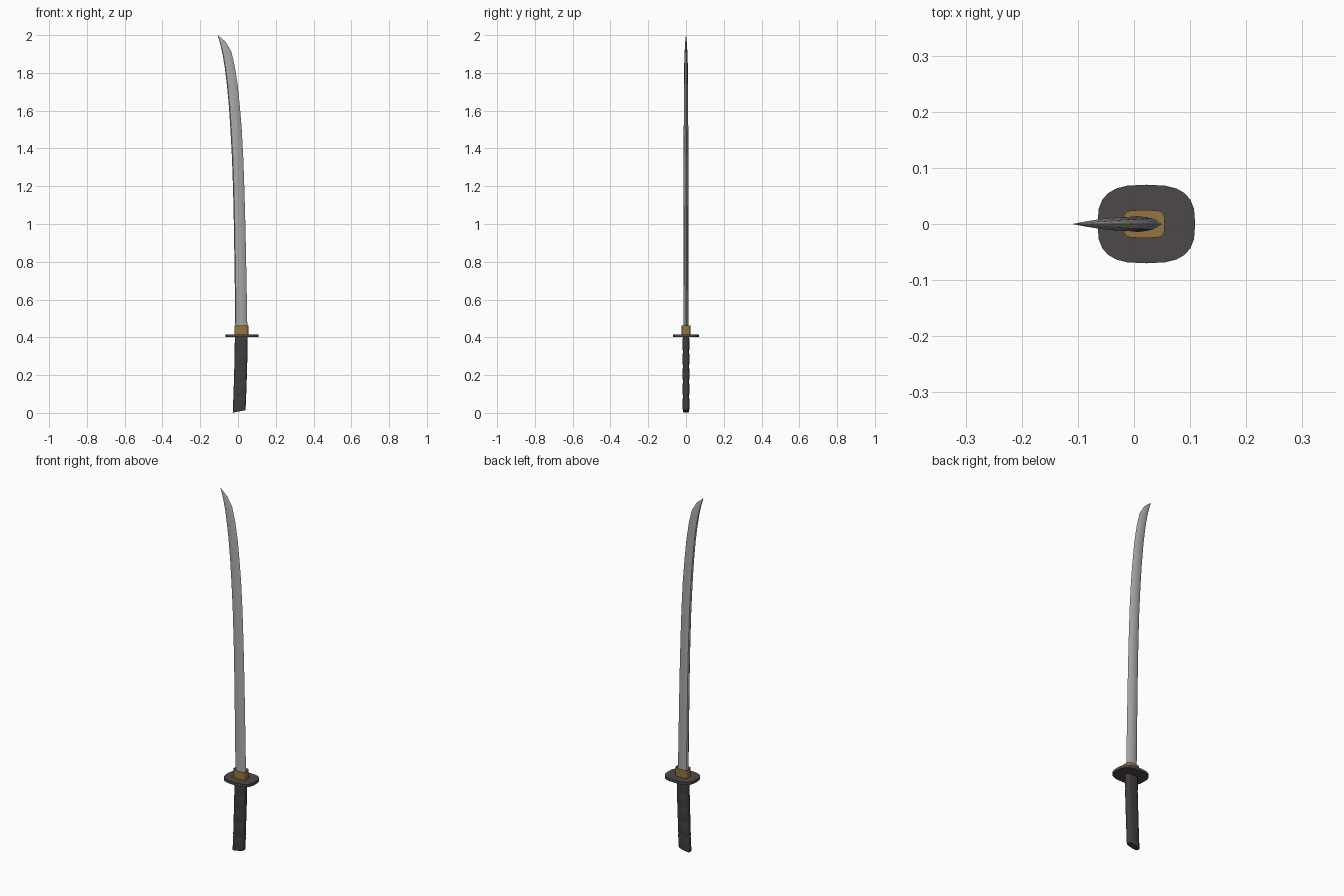
import bpy, bmesh, math

if "Cube" in bpy.data.objects:
    bpy.data.objects.remove(bpy.data.objects["Cube"])


def material(name, rgb):
    m = bpy.data.materials.new(name)
    m.diffuse_color = (*rgb, 1)
    m.use_nodes = True
    m.node_tree.nodes["Principled BSDF"].inputs["Base Color"].default_value = m.diffuse_color
    return m


steel = material("steel", (0.40, 0.40, 0.40))
brass = material("brass", (0.30, 0.18, 0.05))
dark = material("dark wrap", (0.055, 0.047, 0.047))
iron = material("dark iron", (0.075, 0.066, 0.064))


def finish(name, bm, mat, smooth=None):
    bmesh.ops.recalc_face_normals(bm, faces=bm.faces)
    me = bpy.data.meshes.new(name)
    bm.to_mesh(me)
    bm.free()
    ob = bpy.data.objects.new(name, me)
    bpy.context.collection.objects.link(ob)
    me.materials.append(mat)
    if smooth:
        bpy.context.view_layer.objects.active = ob
        ob.select_set(True)
        bpy.ops.object.shade_smooth_by_angle(angle=math.radians(smooth))
        ob.select_set(False)
    return ob


def loft(rings):
    """Skin a stack of equal-length rings and cap both ends."""
    bm = bmesh.new()
    loops = [[bm.verts.new(p) for p in r] for r in rings]
    for a, b in zip(loops, loops[1:]):
        for i in range(len(a)):
            j = (i + 1) % len(a)
            bm.faces.new((a[i], a[j], b[j], b[i]))
    bm.faces.new(loops[0])
    top = bm.faces.new(loops[-1])
    return bm, top


def rounded(cx, rx, ry, z, n, power):
    """Superellipse ring around the vertical axis."""
    pts = []
    for i in range(n):
        t = 2 * math.pi * i / n
        c, s = math.cos(t), math.sin(t)
        pts.append((cx + rx * math.copysign(abs(c) ** power, c),
                    ry * math.copysign(abs(s) ** power, s), z))
    return pts


# Blade: (spine z, spine x, edge z, edge x, half thickness)
stations = [
    (0.42, -0.014, 0.42, 0.050, 0.0145), (0.60, -0.016, 0.60, 0.047, 0.0145),
    (0.81, -0.019, 0.81, 0.043, 0.014), (1.00, -0.022, 1.00, 0.039, 0.0135),
    (1.18, -0.026, 1.18, 0.034, 0.013), (1.35, -0.032, 1.35, 0.028, 0.0125),
    (1.50, -0.040, 1.50, 0.020, 0.012), (1.62, -0.048, 1.62, 0.010, 0.0115),
    (1.74, -0.059, 1.74, -0.002, 0.011), (1.82, -0.069, 1.84, -0.018, 0.010),
    (1.89, -0.080, 1.915, -0.036, 0.008), (1.95, -0.093, 1.965, -0.066, 0.005),
    (2.00, -0.108, 1.999, -0.106, 0.0005),
]
rings = []
for zs, xs, ze, xe, h in stations:
    def at(f, y):
        return (xs + (xe - xs) * f, y, zs + (ze - zs) * f)
    rings.append([at(0, 0), at(0.08, -h * 0.65), at(0.35, -h), at(0.75, -h * 0.7),
                  at(1, 0), at(0.75, h * 0.7), at(0.35, h), at(0.08, h * 0.65)])
finish("blade", loft(rings)[0], steel, 30)

# Brass collar with a recessed top around the blade
bm, top = loft([rounded(0.018, 0.037, 0.025, z, 16, 0.45) for z in (0.412, 0.462)])
bmesh.ops.inset_region(bm, faces=[top], thickness=0.005)
bmesh.ops.translate(bm, verts=top.verts, vec=(0, 0, -0.03))
finish("collar", bm, brass, 30)

# Guard disc
bm, _ = loft([rounded(0.022, 0.087, 0.07, z, 24, 0.7) for z in (0.401, 0.416)])
finish("guard", bm, iron, 30)

# Handle: gently curved grip with pinched wrap bands
rings = []
steps, bands = 40, 5
for i in range(steps + 1):
    f = i / steps
    bulge = abs(math.sin(math.pi * f * bands)) ** 0.6
    cx = 0.017 - 0.011 * (1 - f) ** 1.6
    ring = rounded(cx, 0.034, 0.0155 + 0.003 * bulge, 0.008 + 0.395 * f, 16, 0.6)
    # the pommel end is square to the curve, so its left side sits lower
    rings.append([(x, y, z + (x - cx) * 0.2 * (1 - f)) for x, y, z in ring])
finish("handle", loft(rings)[0], dark, 40)
